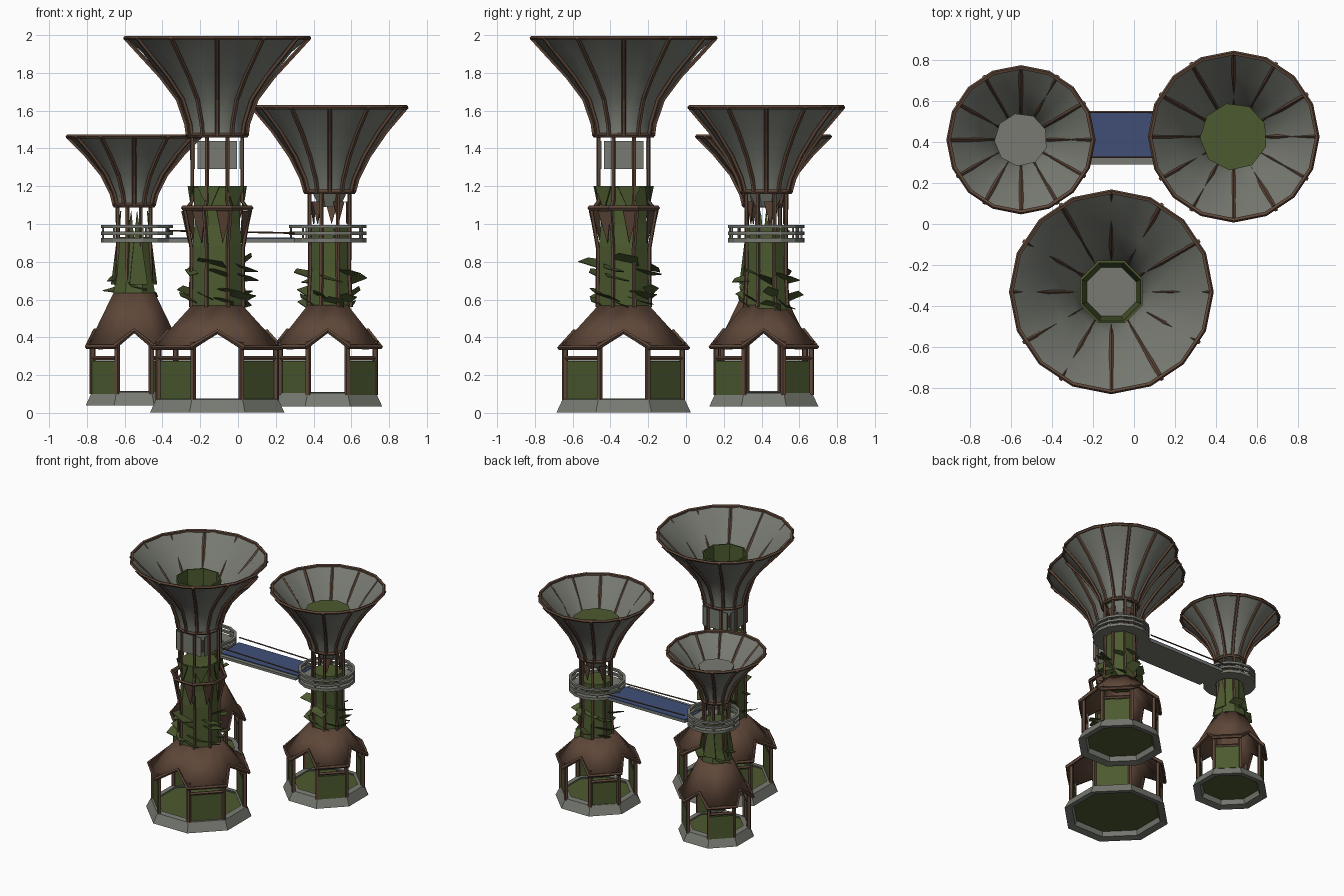
import bpy, bmesh, math, random
from mathutils import Vector

if "Cube" in bpy.data.objects:
    bpy.data.objects.remove(bpy.data.objects["Cube"])
random.seed(4)
PI = math.pi

def mat(name, c):
    m = bpy.data.materials.new(name)
    m.diffuse_color = (*c, 1)
    m.use_nodes = True
    m.node_tree.nodes["Principled BSDF"].inputs["Base Color"].default_value = m.diffuse_color
    return m

GREY = mat("weathered grey", (0.185, 0.195, 0.165))
BROWN = mat("timber brown", (0.112, 0.062, 0.04))
GREEN = mat("moss green", (0.073, 0.103, 0.029))
BLUE = mat("walkway blue", (0.052, 0.078, 0.185))

def obj(name, verts, faces, m, c=(0, 0), smooth=False, thick=0):
    me = bpy.data.meshes.new(name)
    me.from_pydata([(v[0] + c[0], v[1] + c[1], v[2]) for v in verts], [], faces)
    me.materials.append(m)
    bm = bmesh.new(); bm.from_mesh(me)
    bmesh.ops.recalc_face_normals(bm, faces=bm.faces)
    bm.to_mesh(me); bm.free()
    for p in me.polygons:
        p.use_smooth = smooth
    o = bpy.data.objects.new(name, me)
    bpy.context.collection.objects.link(o)
    if thick:
        s = o.modifiers.new("thickness", 'SOLIDIFY')
        s.thickness = thick
    return o

def pol(r, a, z):
    return Vector((r * math.cos(a), r * math.sin(a), z))

# Revolve a profile of (radius, z); closed joins last ring to first
def lathe(name, prof, n, m, c, rot=PI / 8, closed=False, caps=False, ripple=0, **kw):
    v, f, k = [], [], len(prof)
    for j, (r, z) in enumerate(prof):
        for i in range(n):
            q = r
            if ripple and 0 < j < k - 1:
                q *= (1 if i % 2 else 1 - ripple) + random.uniform(-.05, .03)
            v.append(pol(q, rot + 2 * PI * i / n, z))
    for j in range(k if closed else k - 1):
        for i in range(n):
            a, b = j * n, (j + 1) % k * n
            f.append((a + i, a + (i + 1) % n, b + (i + 1) % n, b + i))
    if caps:
        f += [tuple(range(n)), tuple(range((k - 1) * n, k * n))]
    return obj(name, v, f, m, c, **kw)

# Sweep round rods along several paths into one object
def rods(name, paths, r, m, c=(0, 0), sides=5, closed=False):
    v, f = [], []
    for path in paths:
        path = [Vector(p) for p in path]
        k, base = len(path), len(v)
        for i, p in enumerate(path):
            if closed:
                t = path[(i + 1) % k] - path[i - 1]
            else:
                t = path[min(i + 1, k - 1)] - path[max(i - 1, 0)]
            t.normalize()
            up = Vector((0, 0, 1)) if closed or abs(t.z) < .1 else Vector((-p.y, p.x, 0)).normalized()
            x = t.cross(up).normalized(); y = t.cross(x)
            for s in range(sides):
                a = 2 * PI * s / sides
                v.append(p + (x * math.cos(a) + y * math.sin(a)) * r)
        for j in range(k if closed else k - 1):
            a, b = base + j * sides, base + (j + 1) % k * sides
            for s in range(sides):
                s2 = (s + 1) % sides
                f.append((a + s, a + s2, b + s2, b + s))
        if not closed:
            f += [tuple(range(base, base + sides)), tuple(range(base + (k - 1) * sides, base + k * sides))]
    return obj(name, v, f, m, c)

def ring(r, z, n, rot=PI / 8):
    return [pol(r, rot + 2 * PI * i / n, z) for i in range(n)]

def house(n, c, z0, rb, re, ze, rt, zt):
    corner = [PI / 8 + i * PI / 4 for i in range(8)]
    rp, ap = re - .03, math.cos(PI / 8)
    lathe(n + "_plinth", [(rb, z0 - .02), (rb - .035, z0 + .05), (rb - .08, z0 + .055), (rb - .055, z0 - .01)], 8, GREY, c, closed=True)
    lathe(n + "_floor", [(rb - .05, z0 + .025), (rb - .05, z0 + .04)], 8, GREEN, c, caps=True)
    rods(n + "_corner_posts", [[pol(rp, a, z0 + .04), pol(rp, a, ze + .03)] for a in corner], .016, BROWN, c)
    # roof: eave notched upward over the four doorways
    t = .085 / (zt - ze)
    low, top = [], []
    for i in range(16):
        a = i * PI / 8
        if i % 2:
            low.append(pol(re, a, ze)); top.append(pol(rt, a, zt))
        else:
            s = t if i % 4 == 0 else 0
            low.append(pol((re + (rt - re) * s) * ap, a, ze + (zt - ze) * s))
            top.append(pol(rt * ap, a, zt))
    obj(n + "_roof", low + top, [(i, (i + 1) % 16, 16 + (i + 1) % 16, 16 + i) for i in range(16)],
        BROWN, c, smooth=True, thick=.018)
    rods(n + "_eave_trim", [low], .014, BROWN, c, closed=True)
    # low walls and lintels on the diagonal sides
    v, f, bars = [], [], []
    for i in range(0, 8, 2):
        a, b = corner[i], corner[i + 1]
        k = len(v)
        v += [pol(rp, a, z0 + .04), pol(rp, b, z0 + .04), pol(rp, b, .275), pol(rp, a, .275)]
        f.append((k, k + 1, k + 2, k + 3))
        bars.append([pol(rp, a, .29), pol(rp, b, .29)])
    obj(n + "_walls", v, f, GREEN, c, thick=.012)
    rods(n + "_lintels", bars, .012, BROWN, c)

def leaves(n, c, r, z0, z1, count):
    v, f = [], []
    for i in range(count):
        a = i * 2.4 + random.uniform(-.3, .3)
        z = z0 + (z1 - z0) * i / count
        d = random.uniform(.03, .10)
        dz = random.uniform(-.055, .01)
        w = random.uniform(.3, .6)
        k = len(v)
        v += [pol(r, a - w, z), pol(r + d * .7, a - w * .4, z + dz + .02), pol(r + d, a + w * .6, z + dz), pol(r, a + w, z - .04)]
        f += [(k, k + 1, k + 3), (k + 1, k + 2, k + 3)]
    obj(n + "_leaves", v, f, GREEN, c, thick=.004)

def funnel(n, c, prof, ribs=12):
    lathe(n + "_funnel_skin", [(r - .006, z) for r, z in prof], ribs * 2, GREY, c, rot=PI / ribs,
          ripple=.06, smooth=True)
    rods(n + "_funnel_ribs", [[pol(r, 2 * PI * i / ribs, z) for r, z in prof] for i in range(ribs)], .012, BROWN, c)
    r, z = prof[-1]
    rods(n + "_funnel_rim", [ring(r - .004, z - .002, 16)], .012, BROWN, c, closed=True)
    r, z = prof[0]
    rods(n + "_neck_collar", [ring(r, z, 12)], .012, BROWN, c, closed=True)

def posts(n, c, prof, count=8):
    rods(n + "_neck_posts", [[pol(r, PI / 8 + 2 * PI * i / count, z) for r, z in prof] for i in range(count)], .011, BROWN, c)

# Triangular boards standing around a shaft
def boards(n, c, rlow, zlow, rtop, ztop, count, w, m, flip=False):
    v, f = [], []
    for i in range(count):
        a = 2 * PI * i / count + .2
        v += [pol(rlow, a - w, zlow), pol(rlow, a + w, zlow), pol(rtop, a, ztop)] if flip else \
             [pol(rtop, a - w, ztop), pol(rtop, a + w, ztop), pol(rlow, a, zlow)]
        f.append((3 * i, 3 * i + 1, 3 * i + 2))
    obj(n + "_boards", v, f, m, c, thick=.006)

def deck(n, c, r):
    lathe(n + "_deck", [(r, .903), (r, .925), (r - .09, .925), (r - .09, .903)], 14, GREY, c, closed=True)
    for z0, z1, k in ((.943, .96, "lower"), (.978, .995, "upper")):
        lathe(n + "_" + k + "_rail", [(r, z0), (r, z1), (r - .02, z1), (r - .02, z0)], 14, GREY, c, closed=True)
    rods(n + "_rail_posts", [[p, p + Vector((0, 0, .08))] for p in ring(r - .01, .91, 7)], .006, GREY, c)

# Tall front tower
A = (-.11, -.33)
house("tall", A, .022, .385, .366, .345, .14, .575)
lathe("tall_shaft", [(.148, .53), (.142, .88), (.13, 1.0), (.135, 1.195)], 8, GREEN, A, caps=True)
posts("tall", A, [(.15, .56), (.147, .87), (.185, 1.07), (.143, 1.12), (.143, 1.47)])
boards("tall", A, .15, .9, .185, 1.07, 8, .22, BROWN)
rods("tall_shaft_collar", [ring(.195, 1.085, 8)], .013, BROWN, A, closed=True)
boards("tall_moss", A, .14, 1.07, .16, 1.2, 6, .4, GREEN)
leaves("tall_lower", A, .145, .60, .67, 12)
leaves("tall_upper", A, .145, .74, .83, 9)
v, f = [], []
for i in range(4):
    a, k = i * PI / 2, len(v)
    n, s = pol(.125, a, 0), pol(.105, a + PI / 2, 0)
    v += [n - s + Vector((0, 0, 1.29)), n + s + Vector((0, 0, 1.29)), n + s + Vector((0, 0, 1.44)), n - s + Vector((0, 0, 1.44))]
    f.append((k, k + 1, k + 2, k + 3))
obj("tall_neck_plates", v, f, GREY, A, thick=.008)
funnel("tall", A, [(.157, 1.47), (.165, 1.53), (.21, 1.66), (.30, 1.78), (.42, 1.91), (.49, 1.987)])
# open green cup standing in the funnel, with a grey bottom
lathe("tall_funnel_cup", [(.14, 1.47), (.15, 1.6), (.165, 1.84)], 8, GREEN, A, thick=.012)
lathe("tall_funnel_bottom", [(.142, 1.46), (.142, 1.475)], 8, GREY, A, caps=True)

# Right tower
B = (.485, .425)
house("right", (.475, .412), .055, .312, .302, .35, .115, .57)
lathe("right_shaft", [(.12, .53), (.105, .75), (.11, .98)], 8, GREEN, B, caps=True)
posts("right", B, [(.122, .56), (.112, .75), (.115, 1.17)])
leaves("right_lower", B, .11, .58, .66, 10)
leaves("right_upper", B, .11, .72, .78, 7)
boards("right", B, .09, 1.0, .1, 1.12, 5, .35, BROWN)
lathe("right_neck_cup", [(.06, 1.09), (.10, 1.17)], 8, GREY, B)
deck("right", (.475, .425), .205)
funnel("right", B, [(.13, 1.17), (.15, 1.24), (.21, 1.36), (.30, 1.49), (.41, 1.62)])
lathe("right_funnel_cup", [(.12, 1.2), (.165, 1.46)], 9, GREEN, B, caps=True)

# Left tower
C = (-.55, .41)
house("left", C, .06, .277, .268, .35, .095, .68)
lathe("left_shaft", [(.125, .60), (.105, .72), (.09, .93)], 8, GREEN, C, caps=True)
posts("left", C, [(.10, .66), (.092, .9), (.095, 1.1)])
boards("left", C, .125, .68, .075, 1.07, 4, .4, GREEN, flip=True)
leaves("left", C, .1, .66, .76, 5)
deck("left", (-.535, .42), .19)
funnel("left", C, [(.105, 1.1), (.12, 1.16), (.17, 1.26), (.26, 1.37), (.355, 1.465)])
lathe("left_funnel_cup", [(.10, 1.13), (.13, 1.35)], 9, GREY, C, caps=True)

# Bridge between the two rear decks
def slab(name, y0, y1, z0, z1, m):
    x0, x1 = -.37, .30
    v = [(x, y, z) for x in (x0, x1) for y in (y0, y1) for z in (z0, z1)]
    obj(name, v, [(0, 1, 3, 2), (4, 5, 7, 6), (0, 1, 5, 4), (2, 3, 7, 6), (0, 2, 6, 4), (1, 3, 7, 5)], m)

slab("bridge_base", .29, .54, .903, .922, GREY)
slab("bridge_walkway", .32, .54, .922, .929, BLUE)
rods("bridge_rails", [[(-.37, y, .965), (.30, y, .952)] for y in (.325, .545)], .005, BROWN)
